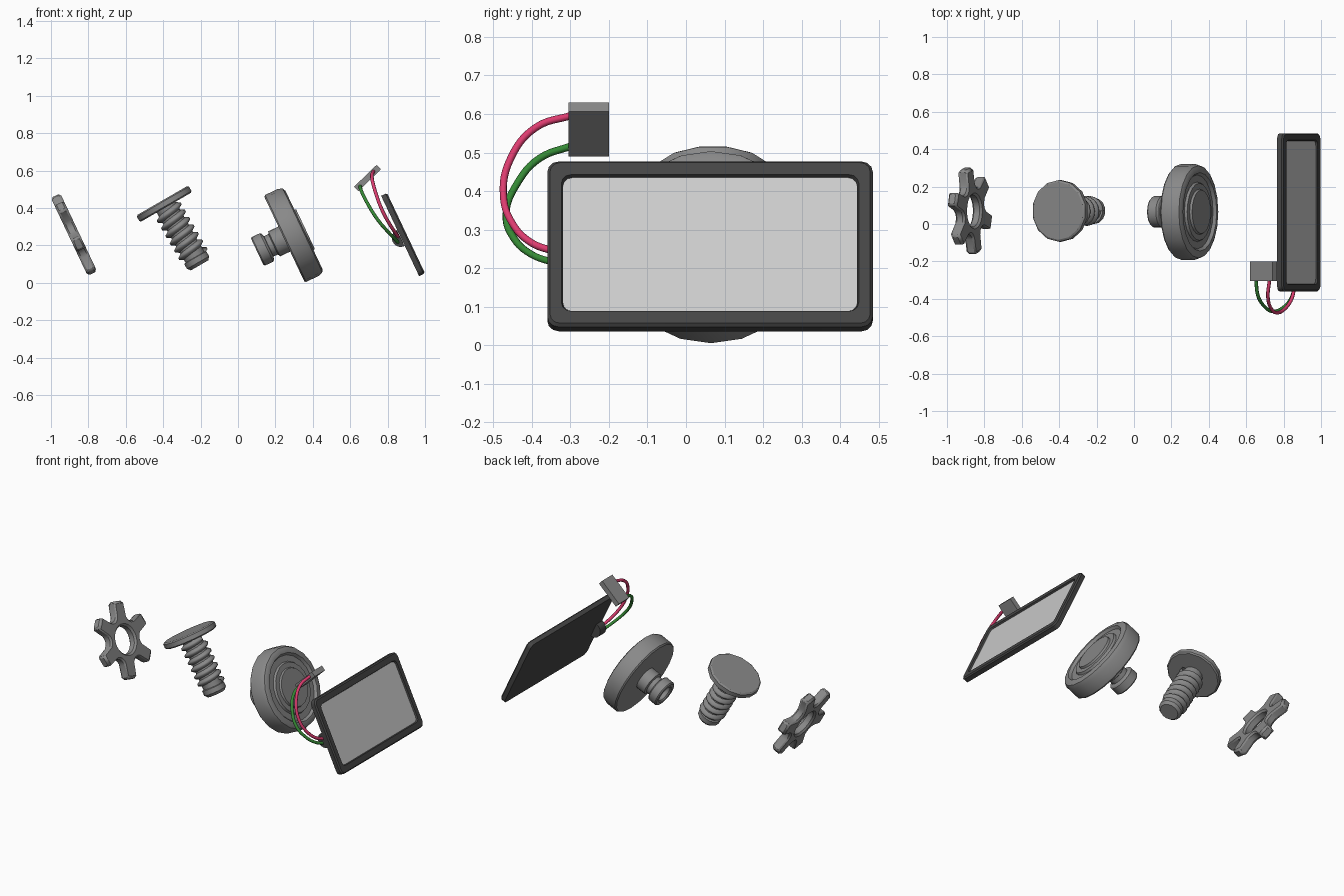
import bpy, bmesh
from math import sin, cos, pi, radians
from mathutils import Vector

if "Cube" in bpy.data.objects:
    bpy.data.objects.remove(bpy.data.objects["Cube"])

TILT = radians(64.7)      # discs and panel face +x and up
CY = 0.065                # common centre line in y


def material(name, color):
    m = bpy.data.materials.new(name)
    m.diffuse_color = (*color, 1)
    m.use_nodes = True
    m.node_tree.nodes["Principled BSDF"].inputs["Base Color"].default_value = m.diffuse_color
    return m


METAL = material("dark_grey", (0.25, 0.25, 0.25))
BLACK = material("black_plastic", (0.06, 0.06, 0.06))
PINK = material("pink_wire", (0.72, 0.045, 0.16))
GREEN = material("green_wire", (0.035, 0.25, 0.035))


def finish(name, bm, loc, tilt, mat=METAL, bevel=0):
    bmesh.ops.recalc_face_normals(bm, faces=bm.faces)
    me = bpy.data.meshes.new(name)
    bm.to_mesh(me)
    bm.free()
    ob = bpy.data.objects.new(name, me)
    bpy.context.collection.objects.link(ob)
    ob.location, ob.rotation_euler = loc, (0, tilt, 0)
    if mat:
        me.materials.append(mat)
    if bevel:
        b = ob.modifiers.new("bevel", 'BEVEL')
        b.width, b.segments, b.limit_method = bevel, 1, 'ANGLE'
        b.angle_limit = radians(40)
    bpy.ops.object.select_all(action='DESELECT')
    ob.select_set(True)
    bpy.context.view_layer.objects.active = ob
    if me.polygons:
        bpy.ops.object.shade_smooth_by_angle(angle=radians(32))
    return ob


def skin(loops, closed=False):
    """Join equal-length point loops with quads; cap the ends unless closed."""
    bm = bmesh.new()
    rows = [[bm.verts.new(p) for p in lp] for lp in loops]
    n = len(rows[0])
    pairs = list(zip(rows, rows[1:])) + ([(rows[-1], rows[0])] if closed else [])
    for a, b in pairs:
        for i in range(n):
            j = (i + 1) % n
            bm.faces.new((a[i], a[j], b[j], b[i]))
    if not closed:
        bm.faces.new(rows[0])
        bm.faces.new(rows[-1])
    return bm


def circle(r, z, n):
    return [(r * sin(2 * pi * i / n), r * cos(2 * pi * i / n), z) for i in range(n)]


def lathe(profile, n):
    return skin([circle(r, z, n) for r, z in profile])


def rounded_rect(w, h, r, z):
    pts = []
    for k, (sx, sy) in enumerate(((1, 1), (-1, 1), (-1, -1), (1, -1))):
        for s in range(4):
            a = k * pi / 2 + s * pi / 6
            pts.append((sx * (w / 2 - r) + r * cos(a), sy * (h / 2 - r) + r * sin(a), z))
    return pts


# Six-toothed star washer
TOOTH = [(-22, .138), (-15, .155), (-9, .235), (9, .235), (15, .155), (22, .138), (30, .133)]
star = [(radians(-14 + 60 * k + a), r) for k in range(6) for a, r in TOOTH]
H = 0.028


def star_loop(z, r=None):
    return [((r or rr) * sin(a), (r or rr) * cos(a), z) for a, rr in star]


bm = skin([star_loop(-H), star_loop(H), star_loop(H, .085), star_loop(-H, .085)], True)
finish("star_washer", bm, (-0.877, 0.07, 0.258), TILT, bevel=0.011)

# Screw: head and core in one lathe, thread swept as a helix
SCREW = (-0.405, 0.07, 0.44)
finish("screw_body", lathe([(.155, 0), (.165, -.007), (.165, -.034), (.157, -.041), (.06, -.041),
                            (.06, -.35), (.07, -.353), (.07, -.383), (.055, -.4)], 14),
       SCREW, radians(-30))
bm = bmesh.new()
vs = [bm.verts.new(p) for p in ((.058, 0, -.358), (.08, 0, -.345), (.08, 0, -.333), (.058, 0, -.32))]
for a, b in zip(vs, vs[1:]):
    bm.edges.new((a, b))
thread = finish("screw_thread", bm, SCREW, radians(-30))
sw = thread.modifiers.new("helix", 'SCREW')
sw.screw_offset, sw.iterations, sw.steps, sw.render_steps = 0.046, 6, 16, 16
sw.use_normal_calculate = True

# Round knob with a grooved, hollow stem behind it
finish("round_knob", lathe([(.05, -.11), (.05, -.152), (.058, -.16), (.077, -.16), (.084, -.153),
                            (.084, -.105), (.077, -.097), (.06, -.092), (.06, -.066), (.074, -.06),
                            (.074, 0), (.25, 0), (.257, .008), (.257, .085), (.247, .108),
                            (.23, .116), (.21, .116), (.198, .1), (.16, .1), (.153, .113),
                            (.122, .113), (.117, .125)], 20),
       (0.2475, CY, 0.234), TILT)

# Display panel: black frame with a recessed light screen
PANEL = Vector((0.8825, 0.0625, 0.258))
W, L = 0.475, 0.845
frame = [rounded_rect(W, L, .03, -.0175), rounded_rect(W, L, .03, .0095),
         rounded_rect(W - .014, L - .014, .026, .0175), rounded_rect(.392, .772, .025, .0175),
         rounded_rect(.385, .765, .025, .006)]
finish("panel_frame", skin(frame), PANEL, TILT, BLACK)
finish("panel_screen", skin([rounded_rect(.384, .764, .025, z) for z in (.002, .008)]),
       PANEL, TILT, None)

# Half-round cable outlet on the panel's back
arc = [(.048 * cos(pi * i / 10), -.048 * sin(pi * i / 10)) for i in range(11)]
finish("cable_outlet", skin([[(x, y, z) for x, z in arc] for y in (-.03, .03)]),
       (0.870, -0.327, 0.24), TILT, BLACK)

# Plug at the end of the wires
bm = bmesh.new()
bmesh.ops.create_cube(bm, size=1)
bmesh.ops.scale(bm, vec=(.168, .105, .033), verts=bm.verts)
finish("plug", bm, (0.692, -0.2525, 0.56), radians(-44))


# Two curved wires
def wire(name, pts, mat):
    cu = bpy.data.curves.new(name, 'CURVE')
    cu.dimensions, cu.bevel_depth, cu.bevel_resolution = '3D', 0.0095, 2
    cu.resolution_u, cu.use_fill_caps = 6, True
    sp = cu.splines.new('BEZIER')
    sp.bezier_points.add(len(pts) - 1)
    for bp, p in zip(sp.bezier_points, pts):
        bp.co = p
        bp.handle_left_type = bp.handle_right_type = 'AUTO'
    cu.materials.append(mat)
    bpy.context.collection.objects.link(bpy.data.objects.new(name, cu))


wire("wire_pink", [(.725, -.295, .597), (.716, -.39, .565), (.735, -.455, .485), (.77, -.474, .39),
                   (.81, -.45, .315), (.843, -.40, .265), (.858, -.34, .243)], PINK)
wire("wire_green", [(.652, -.295, .518), (.662, -.38, .485), (.695, -.438, .42), (.745, -.467, .34),
                    (.80, -.445, .275), (.838, -.40, .235), (.858, -.34, .213)], GREEN)
